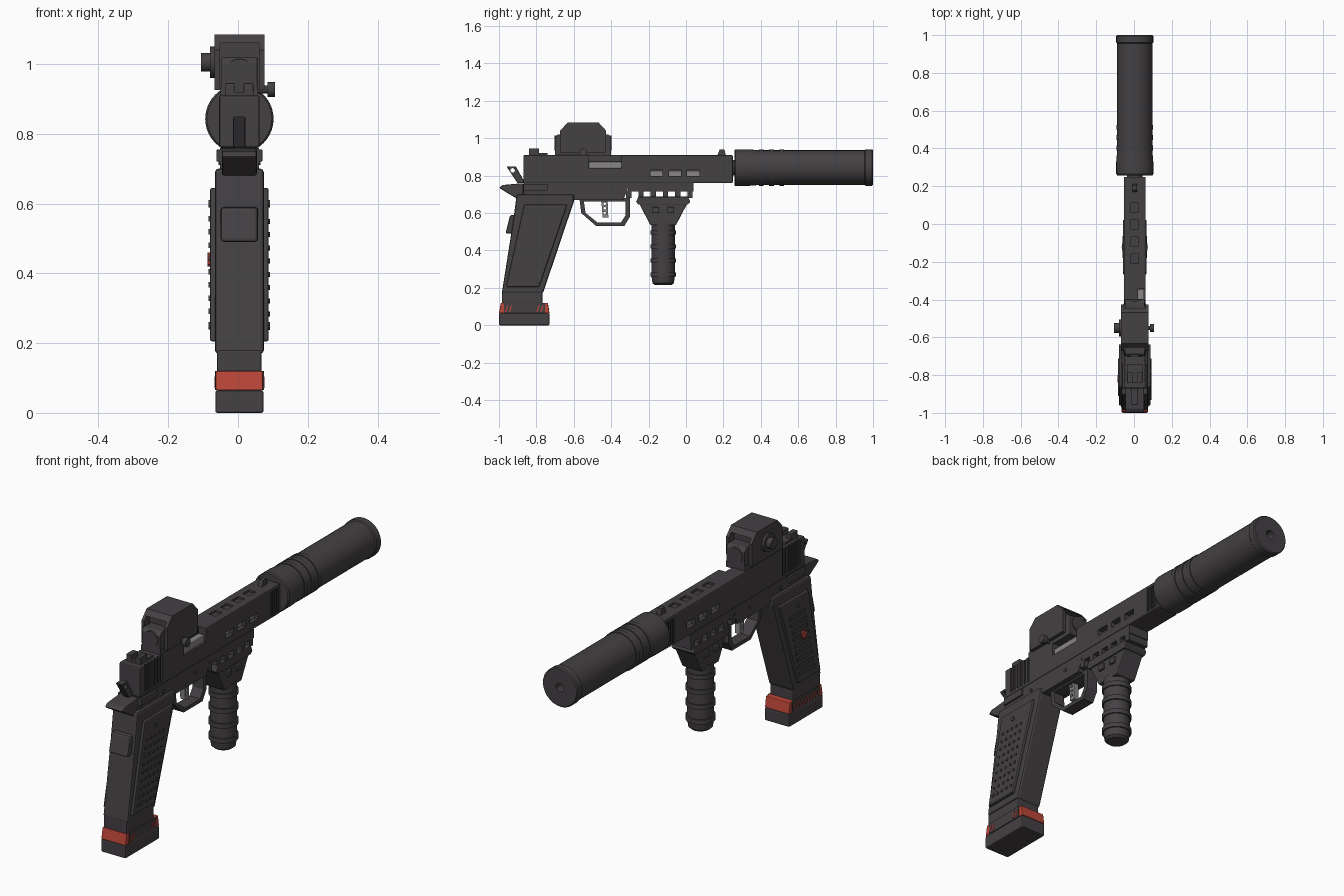
import bpy, bmesh, math
from mathutils import Vector

if "Cube" in bpy.data.objects:
    bpy.data.objects.remove(bpy.data.objects["Cube"])

# Shared levels and widths of the body
CENTRE = .004
BORE, SLIDE_TOP, SLIDE_BASE, FRAME_BASE, GRIP_BASE = .843, .91, .76, .69, .17
BACK, MUZZLE, SLIDE_HALF, FRAME_HALF, GRIP_HALF = -.87, .25, .058, .056, .07
LEFT, FORWARD, UP = Vector((1, 0, 0)), Vector((0, 1, 0)), Vector((0, 0, 1))


def material(name, *rgb):
    made = bpy.data.materials.new(name)
    made.use_nodes = True
    made.diffuse_color = (*rgb, 1)
    made.node_tree.nodes["Principled BSDF"].inputs["Base Color"].default_value = (*rgb, 1)
    return made


DARK = material("dark gunmetal", .058, .052, .057)
RED = material("signal red", .5, .06, .04)
STEEL = material("bare steel", .25, .24, .235)


def finish(name, mesh, mat, bevel=0.0, smooth=False):
    bmesh.ops.recalc_face_normals(mesh, faces=mesh.faces)
    data = bpy.data.meshes.new(name)
    mesh.to_mesh(data)
    mesh.free()
    data.materials.append(mat)
    part = bpy.data.objects.new(name, data)
    bpy.context.collection.objects.link(part)
    if bevel:
        modifier = part.modifiers.new("Bevel", "BEVEL")
        modifier.width, modifier.segments = bevel, 2
    if smooth:
        bpy.ops.object.select_all(action="DESELECT")
        part.select_set(True)
        bpy.context.view_layer.objects.active = part
        bpy.ops.object.shade_smooth_by_angle(angle=math.radians(35))
    return part


def bridge(mesh, loops):
    """Skin a row of equal vertex loops and cap both ends."""
    for near, far in zip(loops, loops[1:]):
        for i in range(len(near)):
            mesh.faces.new((near[i - 1], near[i], far[i], far[i - 1]))
    mesh.faces.new(loops[0])
    mesh.faces.new(loops[-1])


def solid(name, outlines, spans, mat=DARK, bevel=0.0):
    """Extrude every (y, z) outline sideways across every x span, as one object."""
    mesh = bmesh.new()
    for outline in outlines:
        for span in spans:
            bridge(mesh, [[mesh.verts.new((CENTRE + x, y, z)) for y, z in outline] for x in span])
    return finish(name, mesh, mat, bevel)


def lathe(name, profile, origin, axis, mat=DARK, sides=40):
    """Spin (distance along axis, radius) points around an axis."""
    mesh = bmesh.new()
    turn = UP.rotation_difference(axis)
    angles = [math.tau * i / sides for i in range(sides)]
    bridge(mesh, [[mesh.verts.new(Vector(origin) + turn @ Vector((r * math.cos(a), r * math.sin(a), h)))
                   for a in angles] for h, r in profile])
    return finish(name, mesh, mat, smooth=True)


def rod(name, y, z, radius, reach, sides=16):
    """Pin that crosses the body from side to side."""
    return lathe(name, [(-reach, radius), (reach, radius)], (CENTRE, y, z), LEFT, sides=sides)


def cut(part, cutter):
    modifier = part.modifiers.new("Cut", "BOOLEAN")
    modifier.object, modifier.operation, modifier.solver = cutter, "DIFFERENCE", "EXACT"
    bpy.context.view_layer.update()
    graph = bpy.context.evaluated_depsgraph_get()
    part.data = bpy.data.meshes.new_from_object(part.evaluated_get(graph))
    part.modifiers.clear()
    bpy.data.objects.remove(cutter)


# Outline and span rules
def across(half):
    return [(-half, half)]


def both(inner, outer):
    return [(-outer, -inner), (inner, outer)]


def taper(bottom, top, low, high):
    return [(bottom[0], low), (bottom[1], low), (top[1], high), (top[0], high)]


def box(back, front, low, high):
    return taper((back, front), (back, front), low, high)


def symmetric(middle, half_outline):
    return [(middle - y, z) for y, z in half_outline] + [(middle + y, z) for y, z in reversed(half_outline)]


def boxes(start, count, pitch, length, low, high):
    return [box(start + i * pitch, start + i * pitch + length, low, high) for i in range(count)]


def rings(start, count, pitch, width, base, peak):
    return [(start + i * pitch + shift, radius) for i in range(count)
            for shift, radius in ((0, base), (0, peak), (width, peak), (width, base))]


# Slide with serrations, windows, top slots and ejection port
slide = solid("slide", [box(BACK, MUZZLE, SLIDE_BASE, SLIDE_TOP)], across(SLIDE_HALF), bevel=.006)
windows = boxes(-.19, 3, .098, .065, .798, .83)
port = (-.52, -.345, .84)
skin = both(SLIDE_HALF - .006, SLIDE_HALF * 2)
for outlines, spans in (
        (boxes(BACK + .04, 6, .025, .013, SLIDE_BASE + .015, SLIDE_TOP + .02), skin),
        (boxes(MUZZLE - .08, 4, .018, .009, SLIDE_BASE + .01, SLIDE_TOP - .015), skin),
        (windows, both(SLIDE_HALF / 2, SLIDE_HALF * 2)),
        (boxes(-.21, 4, .09, .05, SLIDE_TOP - .01, SLIDE_TOP + .02), across(.02)),
        ([box(*port, SLIDE_TOP + .02)], [(.018, SLIDE_HALF * 2)])):
    cut(slide, solid("slide_cutter", outlines, spans))
solid("barrel_in_windows", boxes(-.19, 3, .098, .065, .798, .822), both(.028, .036), STEEL)
solid("chamber", [box(*port, .875)], [(.016, .05)], STEEL, bevel=.004)

# Iron sights
solid("rear_sight", [box(-.84, -.74, SLIDE_TOP - .005, SLIDE_TOP + .01)], across(.04))
solid("rear_sight_posts", [box(-.84, -.785, SLIDE_TOP, SLIDE_TOP + .035)], both(.012, .04), bevel=.003)
solid("front_sight", [taper((.165, .215), (.18, .205), SLIDE_TOP - .01, SLIDE_TOP + .03)], across(.012))

# Frame, rail, controls and hammer
solid("frame", [box(BACK, -.6, FRAME_BASE, SLIDE_BASE), box(-.31, .04, .715, SLIDE_BASE),
                taper((-.62, -.335), (-.65, -.3), .67, SLIDE_BASE)], across(FRAME_HALF))
solid("rail_teeth", boxes(-.32, 6, .0655, .028, .68, .72), across(FRAME_HALF))
solid("beavertail", [[(BACK, SLIDE_BASE), (-.98, .75), (-1, .735), (-.91, .68), (BACK, FRAME_BASE)]],
      across(.05), bevel=.006)
solid("safety_levers", [box(BACK, -.74, .72, SLIDE_BASE - .005)], both(.05, .066), bevel=.003)
for y in (-.43, -.68):
    rod("frame_pin", y, .72, .009, FRAME_HALF + .004)
hammer = solid("hammer", [taper((-.9, -.86), (-.96, -.91), SLIDE_BASE, .85)], across(.018), bevel=.006)
cut(hammer, rod("hammer_hole", -.927, .828, .012, .1))

# Trigger and guard
guard_outline = [(-.57, .68), (-.56, .6), (-.48, .53), (-.33, .53), (-.3, .58), (-.3, .68)]
guard = solid("trigger_guard", [guard_outline], across(.03))
opening = [(y + (-.435 - y) * .18, z + (.605 - z) * .25) for y, z in guard_outline]
cut(guard, solid("guard_cutter", [opening], across(.1)))
trigger = solid("trigger", [taper((-.445, -.415), (-.455, -.42), .575, .69)], across(.014), STEEL)
for i in range(3):
    cut(trigger, rod("trigger_hole", -.435, .6 + i * .025, .007, .1))

# Raked grip with side panels
solid("grip", [[(-.905, .7), (-.6, .7), (-.6, .66), (-.765, GRIP_BASE), (-.985, GRIP_BASE), (-.925, .55)]],
      across(GRIP_HALF), bevel=.01)
solid("grip_safety", [taper((-.965, -.9), (-.94, -.9), .49, .59)], across(.054), bevel=.01)
panel = taper((-.962, -.785), (-.865, -.635), .205, .645)
solid("grip_panels", [panel], both(GRIP_HALF - .01, GRIP_HALF + .014), bevel=.006)
for y, z in ((-.78, .6), (-.9, .25)):
    rod("panel_screw", y, z, .011, GRIP_HALF + .018)
rake = .24
levels = [.245 + row * .038 for row in range(9)]
octagon = [(math.cos(i * math.pi / 4), math.sin(i * math.pi / 4)) for i in range(8)]
studs = [[(-.925 + rake * (z - levels[0]) + column * .033 + .007 * c, z + .007 * s) for c, s in octagon]
         for z in levels for column in range(5)]
solid("left_panel_studs", studs, [(GRIP_HALF, GRIP_HALF + .018)])
ribs = []
for z in levels:
    front = -.785 + rake * (z - levels[0])
    ribs.append(box(front - .12, front, z, z + .016))
solid("right_panel_ribs", ribs, [(-GRIP_HALF - .019, -GRIP_HALF)])
badge = [(-.82 + .02 * c, .44 + .02 * s) for c, s in octagon]
solid("right_panel_badge", [badge], [(-GRIP_HALF - .022, -GRIP_HALF)], RED)

# Magazine and base pad
pad_top, pad_half = .065, GRIP_HALF - .001
band_top = pad_top + .055
solid("magazine_collar", [box(-.985, -.768, band_top - .005, GRIP_BASE + .01)], across(.064), bevel=.006)
solid("base_pad", [box(-1, -.73, 0, pad_top)], across(pad_half), bevel=.006)
solid("base_band", [taper((-1, -.73), (-.99, -.738), pad_top, band_top)], across(pad_half - .001), RED, bevel=.004)
solid("band_plates", [box(-.972, -.755, pad_top, band_top)], both(pad_half - .005, pad_half + .001))
slashes = [taper((y, y + .007), (y + .011, y + .018), pad_top + .007, band_top - .015)
           for y in [-.968 + i * .021 for i in range(10)]]
solid("right_band_slashes", slashes, [(-pad_half - .003, -pad_half)], RED)
solid("left_band_slashes", slashes[:2] + slashes[-2:], [(pad_half, pad_half + .003)], RED)

# Foregrip
grip_y = -.122
solid("foregrip_clamp", [symmetric(grip_y, [(.132, .645), (.145, .66), (.132, .688)])], across(.062), bevel=.003)
solid("foregrip_neck", [symmetric(grip_y, [(.068, .535), (.128, .65)])], across(.055), bevel=.005)
solid("clamp_bolts", boxes(grip_y - .058, 2, .08, .036, .6, .632), across(.066), bevel=.004)
lathe("foregrip_handle", [(.215, .045), (.225, .057)] + rings(.26, 4, .075, .023, .062, .069) + [(.55, .062)],
      (CENTRE, grip_y, 0), UP)

# Suppressor with end collars, rings and bore
axis_start = (CENTRE, 0, BORE)
lathe("barrel_muzzle", [(.1, .042), (.3, .042)], axis_start, FORWARD)
tube, collar, bore = .093, .098, .022
lathe("suppressor", [(.258, tube), (.264, collar), (.33, collar)] + rings(.39, 3, .055, .025, tube, collar - .001)
      + [(.955, tube), (.96, collar), (.994, collar), (1, tube), (1, bore), (.9, bore)], axis_start, FORWARD)

# Reflex sight
optic_y = -.55
solid("optic_base", [symmetric(optic_y, [(.15, SLIDE_TOP - .005), (.15, SLIDE_TOP + .025)])], across(.054))
hood = solid("optic_hood", [symmetric(optic_y, [(.12, .925), (.123, 1.04), (.082, 1.085)])], across(.072))
cut(hood, solid("hood_cutter", [box(optic_y + s * .16 - .08, optic_y + s * .16 + .08, .93, 1.06) for s in (-1, 1)],
                across(.056)))
solid("optic_body", [symmetric(optic_y, [(.15, .93), (.15, 1.005), (.135, 1.02)])], across(.052), bevel=.003)
lathe("optic_lens", [(-.153, .04), (.153, .04)], (CENTRE, optic_y, .975), FORWARD)
lathe("side_dial", [(.06, .045), (.084, .045), (.084, .027), (.11, .027)], (CENTRE, optic_y, 1.005), -LEFT)
lathe("clamp_knob", [(.04, .011), (.08, .011), (.08, .021), (.102, .021)], (CENTRE, optic_y, .927), LEFT)
